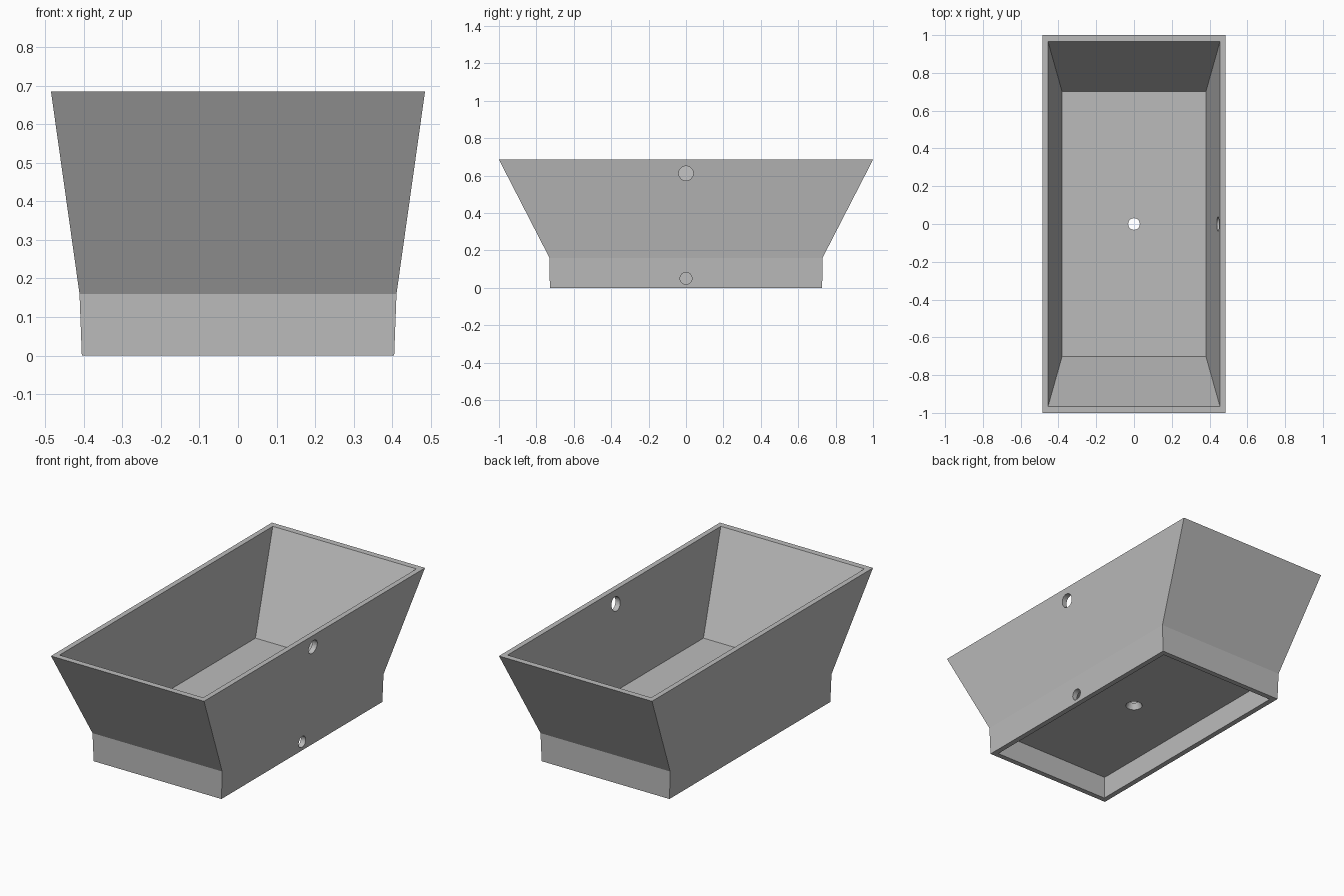
import bpy
import bmesh
import math
from mathutils import Matrix, Vector

default = bpy.data.objects.get("Cube")
if default:
    bpy.data.objects.remove(default, do_unlink=True)


def make_material(name, colour):
    mat = bpy.data.materials.new(name)
    mat.use_nodes = True
    mat.diffuse_color = colour
    mat.node_tree.nodes["Principled BSDF"].inputs["Base Color"].default_value = colour
    return mat


def make_object(name, bm):
    mesh = bpy.data.meshes.new(name)
    bmesh.ops.recalc_face_normals(bm, faces=bm.faces)
    bm.to_mesh(mesh)
    bm.free()
    obj = bpy.data.objects.new(name, mesh)
    bpy.context.collection.objects.link(obj)
    return obj


grey = make_material("light grey", (0.5, 0.5, 0.5, 1))

# Tub shell: rectangular rings (half width, half length, height) from the
# underside recess, out around the skirt and rim, and down to the basin floor
rings = [
    (0.378, 0.698, 0.13),
    (0.375, 0.698, 0.0),
    (0.405, 0.728, 0.0),
    (0.411, 0.730, 0.16),
    (0.485, 1.0, 0.685),
    (0.455, 0.965, 0.685),
    (0.381, 0.702, 0.165),
]
bm = bmesh.new()
loops = [[bm.verts.new((sx * x, sy * y, z))
          for sx, sy in ((-1, -1), (1, -1), (1, 1), (-1, 1))]
         for x, y, z in rings]
for lower, upper in zip(loops, loops[1:]):
    for i in range(4):
        j = (i + 1) % 4
        bm.faces.new((lower[i], lower[j], upper[j], upper[i]))
bm.faces.new(loops[0])
bm.faces.new(loops[-1])
tub = make_object("bathtub_shell", bm)
tub.data.materials.append(grey)


# Round holes: cutters for the drain, the overflow and the waste pipe
def cut_hole(name, centre, r_start, r_end, depth, turn):
    bm = bmesh.new()
    matrix = Matrix.Translation(Vector(centre)) @ Matrix.Rotation(turn, 4, "Y")
    bmesh.ops.create_cone(bm, cap_ends=True, segments=32, radius1=r_start,
                          radius2=r_end, depth=depth, matrix=matrix)
    cutter = make_object(name, bm)
    cutter.data.materials.append(grey)
    cutter.hide_render = True
    cutter.hide_set(True)
    mod = tub.modifiers.new(name, "BOOLEAN")
    mod.operation = "DIFFERENCE"
    mod.solver = "EXACT"
    mod.object = cutter


cut_hole("drain_cutter", (0, 0, 0.147), 0.046, 0.03, 0.04, 0)
cut_hole("overflow_cutter", (0.46, 0, 0.612), 0.039, 0.039, 0.12, math.pi / 2)
cut_hole("waste_pipe_cutter", (0.39, 0, 0.05), 0.032, 0.032, 0.12, math.pi / 2)
